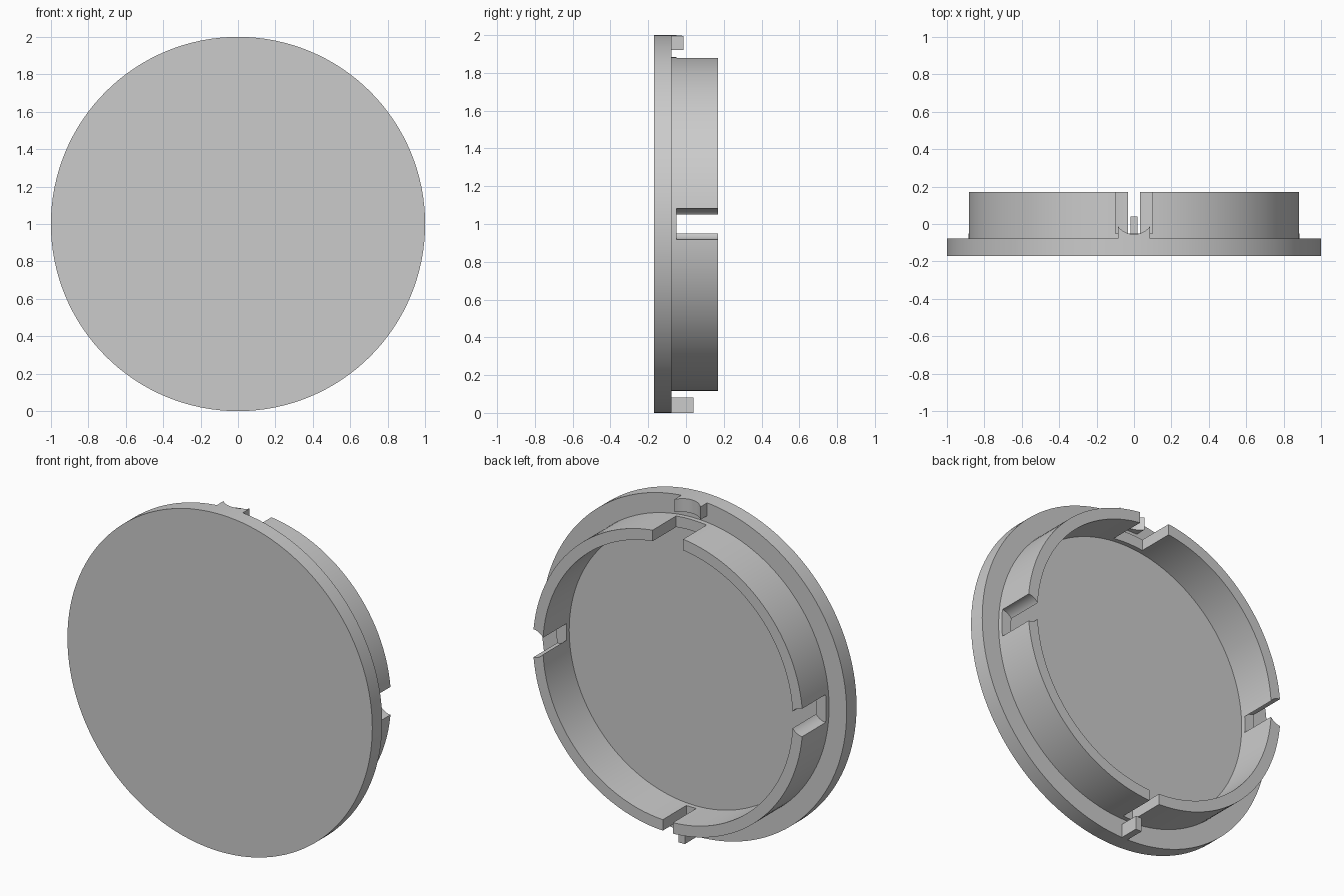
import bpy, bmesh, math
from mathutils import Vector, Matrix

old = bpy.data.objects.get("Cube")
if old:
    bpy.data.objects.remove(old, do_unlink=True)

GREY = (0.6, 0.6, 0.6, 1)
grey = bpy.data.materials.new("plain grey")
grey.use_nodes = True
grey.diffuse_color = GREY
grey.node_tree.nodes["Principled BSDF"].inputs["Base Color"].default_value = GREY

CENTRE = Vector((0, 0, 1))
FRONT, FLOOR, BACK = -0.17, -0.077, 0.17
RING_OUT, RING_IN, SLOT_FLOOR = 0.885, 0.82, -0.05


def make(name, bm):
    bmesh.ops.recalc_face_normals(bm, faces=bm.faces)
    mesh = bpy.data.meshes.new(name)
    bm.to_mesh(mesh)
    bm.free()
    mesh.materials.append(grey)
    obj = bpy.data.objects.new(name, mesh)
    bpy.context.collection.objects.link(obj)
    return obj


def lathe(name, profile, steps=128):
    """Revolve (radius, y) points about the disc axis."""
    bm = bmesh.new()
    verts = [bm.verts.new((0, y, 1 + r)) for r, y in profile]
    edges = [bm.edges.new(pair) for pair in zip(verts, verts[1:])]
    bmesh.ops.spin(bm, geom=verts + edges, cent=CENTRE, axis=(0, 1, 0),
                   angle=math.tau, steps=steps)
    bmesh.ops.remove_doubles(bm, verts=bm.verts, dist=1e-4)
    return make(name, bm)


def prism(name, points, extrude):
    bm = bmesh.new()
    face = bm.faces.new([bm.verts.new(p) for p in points])
    new = bmesh.ops.extrude_face_region(bm, geom=[face])["geom"]
    bmesh.ops.translate(bm, vec=extrude,
                        verts=[v for v in new if isinstance(v, bmesh.types.BMVert)])
    return make(name, bm)


def box(name, x0, x1, y0, y1, z0, z1):
    return prism(name, [(x0, y0, z0), (x1, y0, z0), (x1, y1, z0), (x0, y1, z0)],
                 (0, 0, z1 - z0))


def boolean(obj, cutter, operation):
    cutter.hide_render = True
    mod = obj.modifiers.new("cut", 'BOOLEAN')
    mod.operation, mod.solver, mod.object = operation, 'EXACT', cutter
    bpy.context.view_layer.objects.active = obj
    bpy.ops.object.modifier_apply(modifier=mod.name)
    bpy.data.objects.remove(cutter, do_unlink=True)


def smooth(obj):
    bpy.ops.object.select_all(action='DESELECT')
    obj.select_set(True)
    bpy.context.view_layer.objects.active = obj
    bpy.ops.object.shade_smooth_by_angle(angle=math.radians(30))


def rim_clip():
    return lathe("rim_clip", [(0, -1), (1, -1), (1, 1), (0, 1)])


# Cap: flat disc with a raised ring on its back
cap = lathe("cap", [(0, FRONT), (1, FRONT), (1, FLOOR), (RING_OUT, FLOOR),
                    (RING_OUT, BACK), (RING_IN, BACK), (RING_IN, FLOOR), (0, FLOOR)])

# Wide slot at the top and narrow slot at the bottom of the ring
boolean(cap, box("top_slot", -0.1, 0.1, SLOT_FLOOR, 0.3, 1.7, 1.95), 'DIFFERENCE')
boolean(cap, box("bottom_slot", -0.033, 0.033, SLOT_FLOOR, 0.3, 0.05, 0.3), 'DIFFERENCE')

# Round-sided slots at left and right
for side in (-1, 1):
    circle = [(side * RING_OUT + 0.083 * math.cos(a), SLOT_FLOOR, 1 + 0.083 * math.sin(a))
              for a in (math.tau * i / 48 for i in range(48))]
    boolean(cap, prism("side_slot", circle, (0, 0.3, 0)), 'DIFFERENCE')
smooth(cap)

# Saddle block at the top, dished across its back and flush with the rim
half, dip, peak = 0.085, -0.055, -0.013
sag = peak - dip
radius = (half ** 2 + sag ** 2) / (2 * sag)
spread = math.asin(half / radius)
angles = [spread * (1 - i / 8) for i in range(17)]
outline = [(-half, -0.1, 1.92), (half, -0.1, 1.92)]
outline += [(radius * math.sin(a), dip + radius * (1 - math.cos(a)), 1.92) for a in angles]
saddle = prism("saddle_block", outline, (0, 0, 0.2))
boolean(saddle, rim_clip(), 'INTERSECT')
smooth(saddle)

# Small peg at the bottom, flush with the rim
peg = box("bottom_peg", -0.02, 0.02, -0.1, 0.04, -0.1, 0.082)
boolean(peg, rim_clip(), 'INTERSECT')
smooth(peg)
